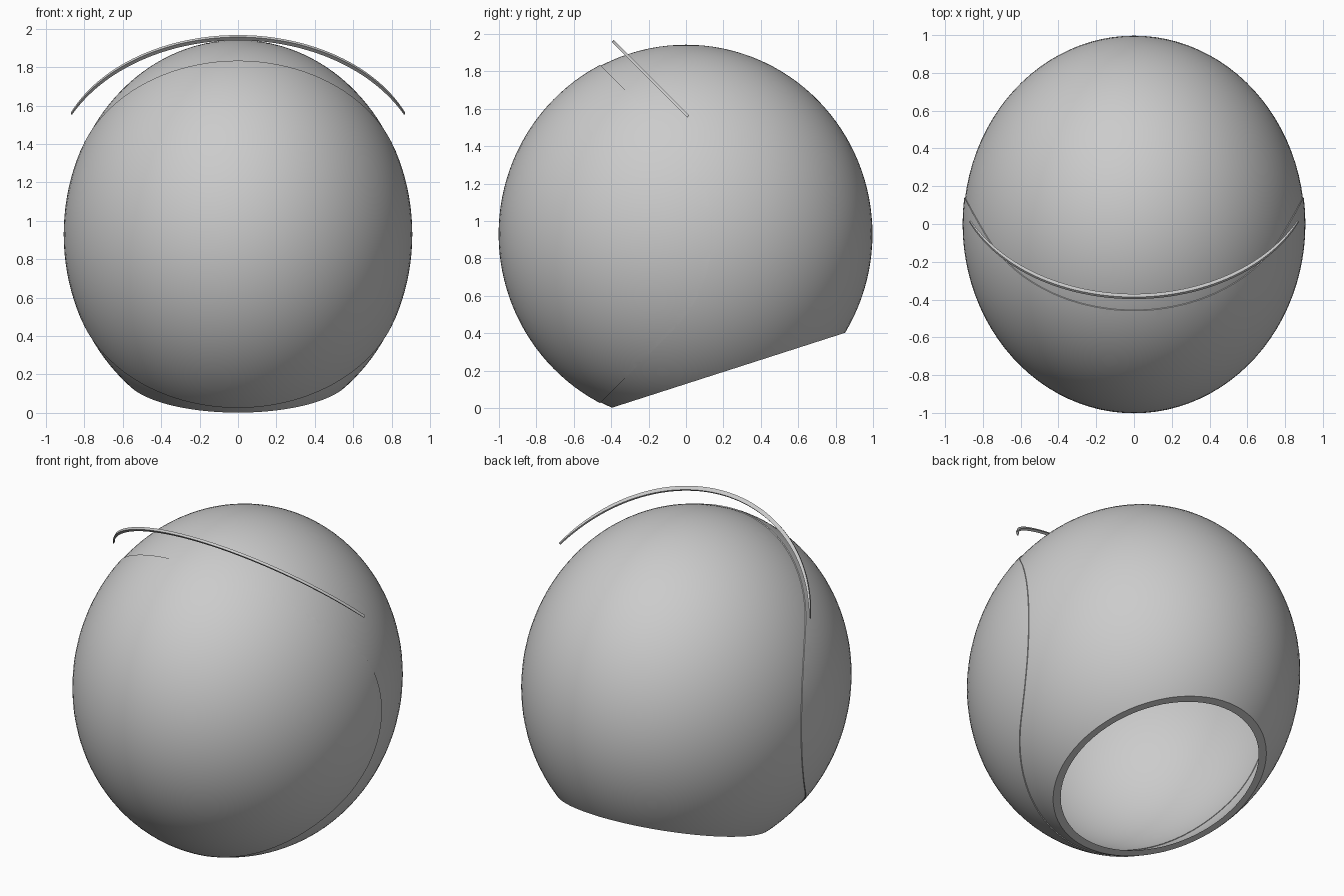
import bpy, bmesh, math
from mathutils import Vector, Matrix

if "Cube" in bpy.data.objects:
    bpy.data.objects.remove(bpy.data.objects["Cube"])

CENTRE = Vector((0, 0, 0.93))
RADII = Vector((0.903, 0.997, 1.012))


def add_ellipsoid(bm, factor, inward=False):
    m = Matrix.Translation(CENTRE) @ Matrix.Diagonal((*(RADII * factor), 1))
    new = bmesh.ops.create_uvsphere(bm, u_segments=96, v_segments=64, radius=1, matrix=m)
    faces = list({f for v in new['verts'] for f in v.link_faces})
    if inward:
        bmesh.ops.reverse_faces(bm, faces=faces)


def make_object(name, bm):
    mesh = bpy.data.meshes.new(name)
    bm.to_mesh(mesh)
    bm.free()
    ob = bpy.data.objects.new(name, mesh)
    bpy.context.collection.objects.link(ob)
    return ob


def select_only(ob):
    bpy.ops.object.select_all(action='DESELECT')
    ob.select_set(True)
    bpy.context.view_layer.objects.active = ob


def smooth(ob):
    select_only(ob)
    bpy.ops.object.shade_smooth_by_angle(angle=math.radians(30))


# Hollow shell, cut by a sloping neck plane with a flat rim
bm = bmesh.new()
add_ellipsoid(bm, 1.0)
add_ellipsoid(bm, 0.97, inward=True)
bmesh.ops.bisect_plane(bm, geom=bm.verts[:] + bm.edges[:] + bm.faces[:],
                       plane_co=(0, -0.40, 0.0), plane_no=(0, -0.40, 1.245),
                       clear_inner=True)
bmesh.ops.bridge_loops(bm, edges=[e for e in bm.edges if e.is_boundary])
bmesh.ops.recalc_face_normals(bm, faces=bm.faces[:])
smooth(make_object("shell", bm))

# Visor cutter: wedge with a rounded back, seen from the side
bm = bmesh.new()
back, r = 0.14, 0.736
side = [(back - r + r * math.cos(a), r * math.sin(a))
        for a in (math.radians(-45 + 90 * i / 32) for i in range(33))]
reach = -1.2
side += [(reach, 0.445 - reach), (reach, reach - 0.445)]
face = bm.faces.new([bm.verts.new((-1.2, y, CENTRE.z + w)) for y, w in side])
ext = bmesh.ops.extrude_face_region(bm, geom=[face])
bmesh.ops.translate(bm, vec=(2.4, 0, 0),
                    verts=[g for g in ext['geom'] if isinstance(g, bmesh.types.BMVert)])
bmesh.ops.recalc_face_normals(bm, faces=bm.faces[:])
cutter = make_object("visor_cutter", bm)
cutter.hide_render = True

# Visor: slightly raised layer over the front of the shell
bm = bmesh.new()
add_ellipsoid(bm, 1.005)
add_ellipsoid(bm, 0.966, inward=True)
visor = make_object("visor", bm)
mod = visor.modifiers.new("shape", 'BOOLEAN')
mod.operation, mod.solver, mod.object = 'INTERSECT', 'EXACT', cutter
select_only(visor)
bpy.ops.object.modifier_apply(modifier=mod.name)
bpy.data.objects.remove(cutter)
smooth(visor)

# Brow band: thin arc lying in a plane tilted 45 degrees, tapering to its tips
bm = bmesh.new()
R, half, n = 0.949, math.radians(66.4), 64
up = Vector((0, -1, 1)).normalized()
normal = Vector((0, 1, 1)).normalized()
top = Vector((0, -0.392, 1.962))
mid = top - up * R
rings = []
for i in range(n + 1):
    a = -half + 2 * half * i / n
    out = Vector((math.sin(a), 0, 0)) + up * math.cos(a)
    width = 0.006 + 0.018 * (1 - (abs(a) / half) ** 3)
    rings.append([bm.verts.new(mid + out * (R - d * width) + normal * s * 0.0075)
                  for d, s in ((0, -1), (0, 1), (1, 1), (1, -1))])
for p, q in zip(rings, rings[1:]):
    for k in range(4):
        bm.faces.new((p[k], p[(k + 1) % 4], q[(k + 1) % 4], q[k]))
bm.faces.new(rings[0])
bm.faces.new(rings[-1])
bmesh.ops.recalc_face_normals(bm, faces=bm.faces[:])
smooth(make_object("brow_band", bm))
